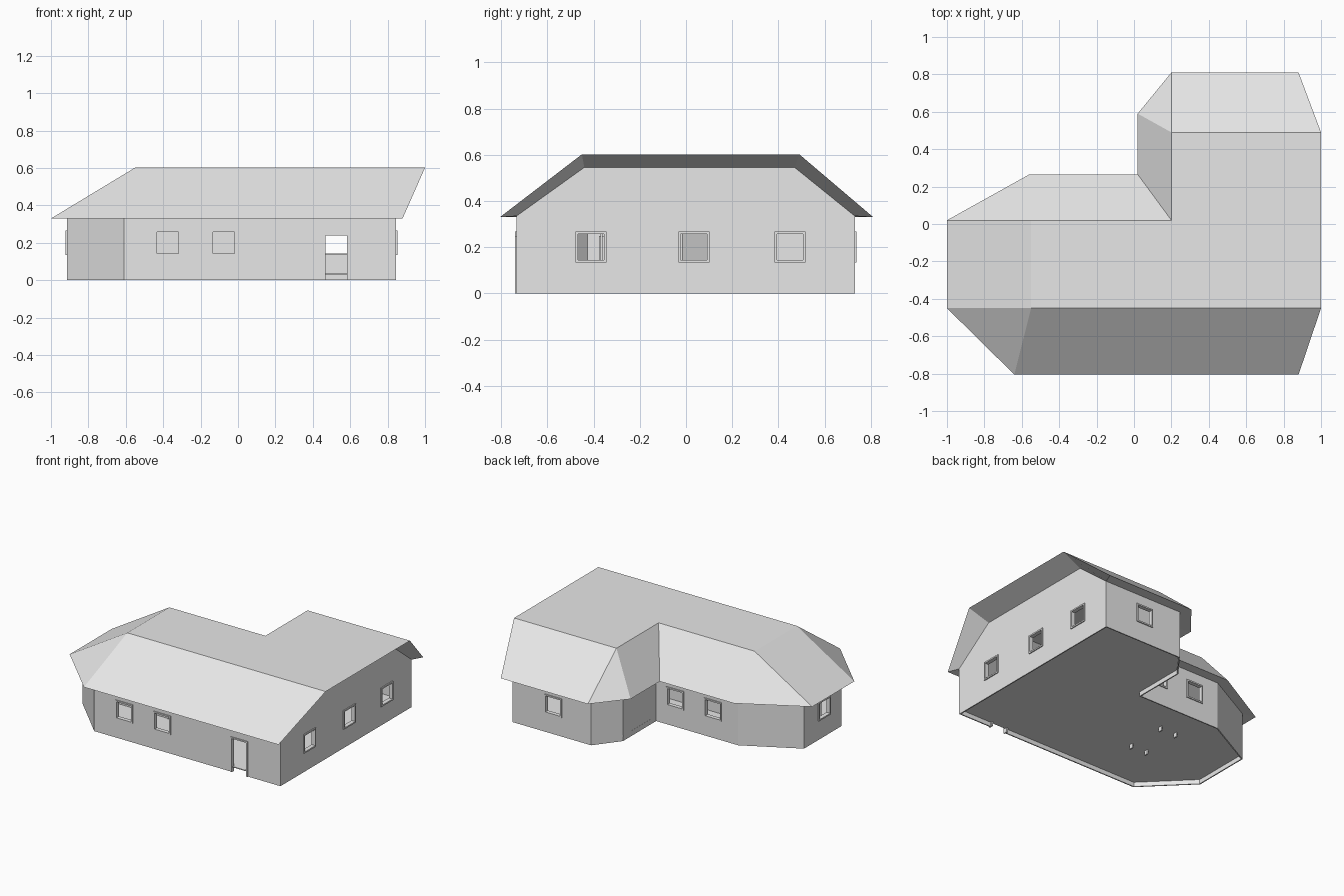
import bpy, bmesh
from mathutils import Matrix, Vector

cube = bpy.data.objects.get("Cube")
if cube:
    bpy.data.objects.remove(cube, do_unlink=True)

plaster = bpy.data.materials.new("light_grey")
plaster.use_nodes = True
plaster.diffuse_color = (0.8, 0.8, 0.8, 1)
plaster.node_tree.nodes["Principled BSDF"].inputs["Base Color"].default_value = (0.8, 0.8, 0.8, 1)


def finish(name, bm, recalc=True):
    bmesh.ops.remove_doubles(bm, verts=bm.verts, dist=0.0005)
    if recalc:
        bmesh.ops.recalc_face_normals(bm, faces=bm.faces)
    mesh = bpy.data.meshes.new(name)
    bm.to_mesh(mesh)
    bm.free()
    mesh.materials.append(plaster)
    obj = bpy.data.objects.new(name, mesh)
    bpy.context.collection.objects.link(obj)
    return obj


def face(bm, points):
    unique = [p for i, p in enumerate(points) if p != points[i - 1]]
    bm.faces.new([bm.verts.new(p) for p in unique])


def box(bm, low, high):
    low, high = Vector(low), Vector(high)
    mat = Matrix.Translation((low + high) / 2) @ Matrix.Diagonal((high - low).to_4d())
    bmesh.ops.create_cube(bm, size=1, matrix=mat)


def at(points, z):
    return [(x, y, z) for x, y in points]


# Outlines, each running from the front gable corner round to the back one
eave = at([(.88, -.805), (-.64, -.805), (-1, -.45), (-1, .02), (-.56, .265),
           (.02, .265), (.02, .59), (.2, .81), (.88, .81)], .33)
top = at([(1, -.45), (-.55, -.45), (-.55, -.45), (-.55, .02), (-.55, .02),
          (.2, .02), (.2, .49), (.2, .49), (1, .49)], .602)
plan = [(.845, -.733), (-.61, -.733), (-.915, -.43), (-.915, -.01), (-.54, .19),
        (.1, .19), (.1, .56), (.23, .73), (.845, .73)]
wall_top = at(plan, .335)
ceiling = at([(.845, -.44), (-.5, -.44), (-.5, -.44), (-.5, 0), (-.5, 0),
              (.26, 0), (.26, .47), (.26, .47), (.845, .47)], .545)

# Roof: outer slopes, soffits and inner slopes
bm = bmesh.new()
for a, b in ((eave, top), (wall_top, eave), (ceiling, wall_top)):
    for i in range(len(plan) - 1):
        face(bm, [a[i], a[i + 1], b[i + 1], b[i]])
face(bm, top)
face(bm, ceiling)
for i in (0, -1):
    face(bm, [top[i], eave[i], wall_top[i], ceiling[i]])
face(bm, [top[0], top[-1], ceiling[-1], ceiling[0]])
finish("roof", bm)

# Walls: thin sheets with a tall gable end
ground = at(plan, 0)
bm = bmesh.new()
for i in range(len(plan) - 1):
    face(bm, [ground[i + 1], ground[i], wall_top[i], wall_top[i + 1]])
face(bm, [ground[0], ground[-1], wall_top[-1], ceiling[-1], ceiling[0], wall_top[0]])
walls = finish("walls", bm, recalc=False)
thick = walls.modifiers.new("thickness", "SOLIDIFY")
thick.thickness, thick.offset = .008, -1
thick.use_even_offset = True

# Openings: (name, axis along the wall, centre, wall position, outward side, is door)
openings = [("front_window_right", 0, -.375, -.733, -1, False),
            ("front_window_left", 0, -.077, -.733, -1, False),
            ("front_door_frame", 0, .525, -.733, -1, True),
            ("gable_window_front", 1, -.411, .845, 1, False),
            ("gable_window_middle", 1, .034, .845, 1, False),
            ("gable_window_back", 1, .45, .845, 1, False),
            ("back_window_wing", 0, .525, .73, 1, False),
            ("back_window_inner", 0, -.05, .19, 1, False),
            ("back_window_outer", 0, -.345, .19, 1, False),
            ("side_window", 1, -.235, -.915, -1, False),
            ("inner_door_frame_front", 0, -.345, -.37, -1, True),
            ("inner_door_frame_back", 0, -.345, -.08, -1, True)]
HALF, BAR = .067, .01


def span(bm, axis, u0, u1, v0, v1, z0, z1):
    low, high = ((u0, v0, z0), (u1, v1, z1)) if axis == 0 else ((v0, u0, z0), (v1, u1, z1))
    box(bm, low, high)


cut = bmesh.new()
for name, axis, c, wall, side, door in openings:
    z0, z1 = (0, .248) if door else (.134, .267)
    v0, v1 = sorted((wall + side * .007, wall - side * .022))
    bm = bmesh.new()
    span(bm, axis, c - HALF, c - HALF + BAR, v0, v1, z0, z1)
    span(bm, axis, c + HALF - BAR, c + HALF, v0, v1, z0, z1)
    span(bm, axis, c - HALF + BAR, c + HALF - BAR, v0, v1, z1 - BAR, z1)
    if not door:
        span(bm, axis, c - HALF + BAR, c + HALF - BAR, v0, v1, z0, z0 + BAR)
    finish(name, bm)
    if not name.startswith("inner"):
        inner = HALF - BAR / 2
        span(cut, axis, c - inner, c + inner, wall - .05, wall + .05,
             -.05 if door else z0 + BAR / 2, z1 - BAR / 2)

# Cut the openings and keep the result
cutter = finish("opening_cutter", cut)
cutter.hide_render = True
hole = walls.modifiers.new("openings", "BOOLEAN")
hole.operation, hole.solver, hole.object = "DIFFERENCE", "EXACT", cutter
bpy.context.view_layer.update()
deps = bpy.context.evaluated_depsgraph_get()
result = bpy.data.meshes.new_from_object(walls.evaluated_get(deps))
walls.modifiers.clear()
walls.data = result
bpy.data.objects.remove(cutter, do_unlink=True)

# Raised floor slab
bm = bmesh.new()
inset = [(x * .994, y * .994) for x, y in plan]
low, high = at(inset, .031), at(inset, .037)
face(bm, low)
face(bm, high)
for i in range(len(inset)):
    face(bm, [low[i - 1], low[i], high[i], high[i - 1]])
finish("floor", bm)

# Inner partitions along the corridor
for name, y in (("partition_front", -.37), ("partition_back", -.08)):
    bm = bmesh.new()
    box(bm, (-.8, y, .037), (.35, y + .008, .335))
    finish(name, bm)
